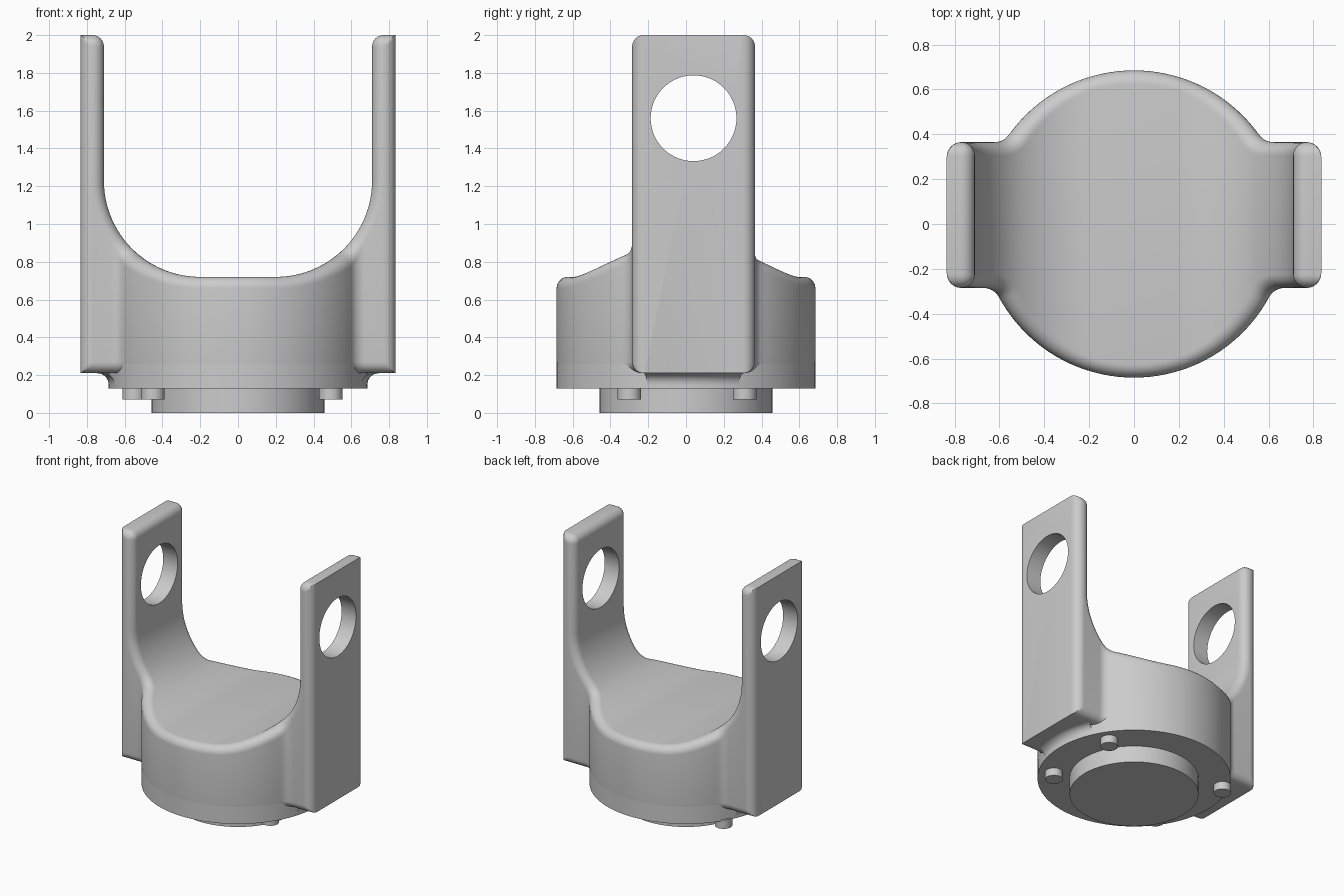
import bpy, bmesh
from math import sin, cos, pi, sqrt, asin
from mathutils import Vector

cube = bpy.data.objects.get("Cube")
if cube:
    bpy.data.objects.remove(cube, do_unlink=True)

grey = bpy.data.materials.new("plain_grey")
grey.use_nodes = True
grey.diffuse_color = (0.6, 0.6, 0.6, 1)
grey.node_tree.nodes["Principled BSDF"].inputs["Base Color"].default_value = (0.6, 0.6, 0.6, 1)

R = 0.685                      # drum radius
FRONT, BACK = 0.285, 0.365     # arm faces, distance from the x axis
INNER, OUTER = 0.71, 0.835     # arm inner and outer faces
BOTTOM, TOP = 0.21, 2.0        # arm ends
FLOOR, FLAT = 0.72, 0.2        # saddle floor height and half width
EDGE, CORNER = 0.06, 0.08      # rounded edge, inside corner radius
BEND = INNER - FLAT            # saddle bend radius
SPRING = FLOOR + BEND          # height where the arm's inner face turns straight
N = 8
MID = INNER + EDGE
AX_X, AX_Y, AX_Z = Vector((1, 0, 0)), Vector((0, 1, 0)), Vector((0, 0, 1))


def finish(name, bm):
    bmesh.ops.remove_doubles(bm, verts=bm.verts[:], dist=1e-4)
    bmesh.ops.recalc_face_normals(bm, faces=bm.faces[:])
    mesh = bpy.data.meshes.new(name)
    bm.to_mesh(mesh)
    bm.free()
    mesh.materials.append(grey)
    obj = bpy.data.objects.new(name, mesh)
    bpy.context.collection.objects.link(obj)
    return obj


def smooth(obj):
    bpy.ops.object.select_all(action='DESELECT')
    obj.select_set(True)
    bpy.context.view_layer.objects.active = obj
    bpy.ops.object.shade_smooth_by_angle(angle=pi / 6)


def grid(bm, rows):
    """Skin a grid of points on both sides of x = 0."""
    for side in (1, -1):
        vs = [[bm.verts.new((p.x * side, p.y, p.z)) for p in row] for row in rows]
        for a, b in zip(vs, vs[1:]):
            for i in range(len(a) - 1):
                bm.faces.new((a[i], a[i + 1], b[i + 1], b[i]))


def turn(a, b):
    """Directions that swing a quarter turn from a to b."""
    return [a * cos(k / N * pi / 2) + b * sin(k / N * pi / 2) for k in range(N + 1)]


def outline(x, y_arm, sign):
    """Point and outward normal on the plan outline, inset by the edge radius."""
    yc = y_arm + CORNER
    xc = sqrt((R + CORNER) ** 2 - yc ** 2)
    inner, g = R - EDGE, CORNER + EDGE
    if x < xc * inner / (R + CORNER):
        y = sqrt(inner ** 2 - x * x)
        n = Vector((x, y, 0))
    elif x < xc:
        y = yc - sqrt(g * g - (x - xc) ** 2)
        n = Vector((xc - x, yc - y, 0))
    else:
        y = y_arm - EDGE
        n = Vector((0, 1, 0))
    n.normalize()
    n.y *= sign
    return y * sign, n


def cylinder(name, radius, z0, z1, x=0, y=0, segments=128):
    bpy.ops.mesh.primitive_cylinder_add(vertices=segments, radius=radius, depth=z1 - z0,
                                        location=(x, y, (z0 + z1) / 2))
    obj = bpy.context.object
    obj.name = name
    obj.data.materials.append(grey)
    smooth(obj)
    return obj


# Saddle path: centre of the rounded rim and the saddle normal
path = [(FLAT * i / 6, FLOOR - EDGE, AX_Z) for i in range(6)]
STEPS = 48
for i in range(STEPS + 1):
    a = pi / 2 * i / STEPS
    path.append((FLAT + (BEND + EDGE) * sin(a), SPRING - (BEND + EDGE) * cos(a),
                 Vector((-sin(a), 0, cos(a)))))

bm = bmesh.new()

# Rim, walls and rounded lower edge, front and back
saddle, base = [], []
for y_arm, sign in ((FRONT, -1), (BACK, 1)):
    columns = []
    for x, z, m in path:
        y, n = outline(x, y_arm, sign)
        c = Vector((x, y, z))
        low = Vector((x, y, BOTTOM + EDGE))
        col = [c + m.slerp(n, k / N) * EDGE for k in range(N + 1)]
        col += [low + d * EDGE for d in turn(n, -AX_Z)]
        columns.append(col)
    grid(bm, columns)
    saddle.append([col[0] for col in columns])
    base.append([col[-1] for col in columns])
grid(bm, saddle)
grid(bm, base)

# Rounded inner edge of the upright arm
yf, yb, zt = EDGE - FRONT, BACK - EDGE, TOP - EDGE
rim = [(Vector((MID, yf, SPRING)), -AX_Y)]
rim += [(Vector((MID, yf, zt)), d) for d in turn(-AX_Y, AX_Z)]
rim += [(Vector((MID, yb, zt)), d) for d in turn(AX_Z, AX_Y)]
rim += [(Vector((MID, yb, SPRING)), AX_Y)]
grid(bm, [[c + (-AX_X).slerp(d, k / N) * EDGE for k in range(N + 1)] for c, d in rim])
grid(bm, [[Vector((INNER, y, z)) for z in (SPRING, zt)] for y in (yf, yb)])

# Outer half of the arm: rounded upright edges, crisp ends
ring = [c + d * EDGE for c, d in rim]
ring += [Vector((MID, yb, BOTTOM + EDGE)) + d * EDGE for d in turn(AX_Y, -AX_Z)]
ring += [Vector((MID, yf, BOTTOM + EDGE)) + d * EDGE for d in turn(-AX_Z, -AX_Y)]
depth = OUTER - MID
levels = []
for k in range(N + 1):
    t = pi / 2 * k / N
    d = depth * (1 - cos(t))
    levels.append([Vector((MID + depth * sin(t), min(max(p.y, d - FRONT), BACK - d), p.z))
                   for p in ring + ring[:1]])
grid(bm, levels)
for side in (1, -1):
    bm.faces.new([bm.verts.new((p.x * side, p.y, p.z)) for p in levels[-1][:-1]])
yoke = finish("yoke", bm)

# Pivot hole through both arms
bpy.ops.mesh.primitive_cylinder_add(vertices=96, radius=0.227, depth=3,
                                    location=(0, 0.04, 1.56), rotation=(0, pi / 2, 0))
cutter = bpy.context.object
cutter.name = "hole_cutter"
cutter.hide_render = True
cutter.data.materials.append(grey)
cut = yoke.modifiers.new("pivot_hole", 'BOOLEAN')
cut.operation = 'DIFFERENCE'
cut.solver = 'EXACT'
cut.object = cutter
bpy.context.view_layer.objects.active = yoke
bpy.ops.object.modifier_apply(modifier=cut.name)
bpy.data.objects.remove(cutter, do_unlink=True)
smooth(yoke)

# Lower drum, locating boss and pins
cylinder("lower_drum", R - 0.0005, 0.13, BOTTOM + EDGE + 0.01)
cylinder("centre_boss", 0.457, 0, 0.14)
for i, (x, y) in enumerate(((0.49, 0.31), (0.49, -0.3), (-0.55, 0.32), (-0.45, -0.3))):
    cylinder(f"locating_pin_{i + 1}", 0.062, 0.07, 0.14, x, y, 32)

# Hollow fillet under each arm, against the drum
bm = bmesh.new()
a0, a1 = asin(yf / (R + EDGE)), asin(yb / (R + EDGE))
strip = []
for i in range(17):
    a = a0 + (a1 - a0) * i / 16
    row = []
    for k in range(N + 1):
        t = pi / 2 * k / N
        rad = R + EDGE * (1 - cos(t))
        row.append(Vector((rad * cos(a), rad * sin(a), BOTTOM - EDGE * (1 - sin(t)))))
    row.append(Vector((R * cos(a), R * sin(a), BOTTOM)))
    strip.append(row + row[:1])
grid(bm, strip)
smooth(finish("underside_fillets", bm))
